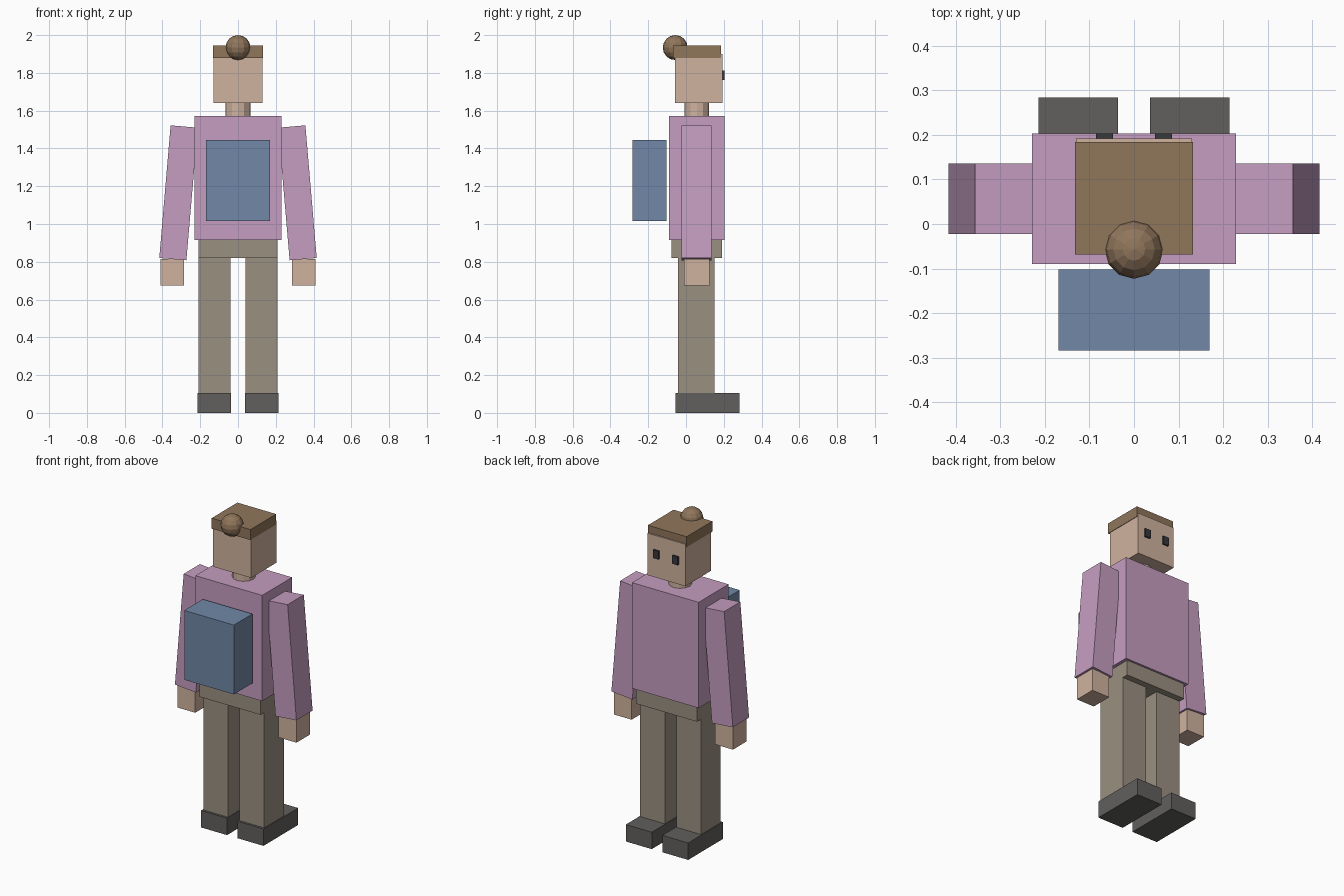
import bpy, bmesh
from math import atan2, hypot
from mathutils import Matrix, Vector

if "Cube" in bpy.data.objects:
    bpy.data.objects.remove(bpy.data.objects["Cube"])


def material(name, r, g, b):
    m = bpy.data.materials.new(name)
    m.diffuse_color = (r, g, b, 1)
    m.use_nodes = True
    m.node_tree.nodes["Principled BSDF"].inputs["Base Color"].default_value = m.diffuse_color
    return m


SKIN = material("skin", 0.63, 0.45, 0.35)
SHIRT = material("shirt", 0.56, 0.34, 0.53)
TROUSER = material("trouser", 0.33, 0.28, 0.22)
SHOE = material("shoe", 0.12, 0.115, 0.11)
HAIR = material("hair", 0.28, 0.18, 0.105)
PACK = material("pack", 0.165, 0.245, 0.39)
DARK = material("eye_dark", 0.04, 0.04, 0.045)


def finish(bm, name, mat):
    me = bpy.data.meshes.new(name)
    bm.to_mesh(me)
    bm.free()
    me.materials.append(mat)
    ob = bpy.data.objects.new(name, me)
    bpy.context.collection.objects.link(ob)
    return ob


def box(name, mat, x, y, z, tilt=0.0):
    """Box from (min, max) ranges, optionally tilted about y through its centre."""
    lo, hi = Vector((x[0], y[0], z[0])), Vector((x[1], y[1], z[1]))
    bm = bmesh.new()
    bmesh.ops.create_cube(bm, size=1, matrix=Matrix.Diagonal((*(hi - lo), 1)))
    ob = finish(bm, name, mat)
    ob.location = (lo + hi) / 2
    ob.rotation_euler.y = tilt
    return ob


def pair(name, mat, x, y, z, tilt=0.0):
    """The same box on both sides of the body."""
    box("right_" + name, mat, x, y, z, tilt)
    box("left_" + name, mat, (-x[1], -x[0]), y, z, -tilt)


# Feet, legs and hips
pair("shoe", SHOE, (0.036, 0.214), (-0.056, 0.284), (0, 0.105))
pair("leg", TROUSER, (0.039, 0.209), (-0.042, 0.151), (0.09, 0.84))
box("hips", TROUSER, (-0.209, 0.209), (-0.078, 0.19), (0.82, 0.93))

# Torso and backpack
box("torso", SHIRT, (-0.229, 0.229), (-0.09, 0.203), (0.915, 1.571))
box("backpack", PACK, (-0.17, 0.17), (-0.284, -0.102), (1.015, 1.445))

# Sleeves lean outwards, hands hang straight
top, bottom = Vector((0.285, 1.516)), Vector((0.345, 0.814))
mid, half = (top + bottom) / 2, hypot(*(top - bottom)) / 2
pair("sleeve", SHIRT, (mid.x - 0.072, mid.x + 0.072), (-0.023, 0.136),
     (mid.y - half, mid.y + half), -atan2(bottom.x - top.x, top.y - bottom.y))
pair("hand", SKIN, (0.286, 0.409), (-0.011, 0.124), (0.675, 0.815))

# Neck
bm = bmesh.new()
bmesh.ops.create_cone(bm, cap_ends=True, segments=12, radius1=0.066,
                      radius2=0.066, depth=0.12)
finish(bm, "neck", SKIN).location = (0, 0.057, 1.6)

# Head, eyes and hair
box("head", SKIN, (-0.13, 0.13), (-0.057, 0.192), (1.64, 1.9))
pair("eye", DARK, (0.047, 0.085), (0.18, 0.203), (1.762, 1.813))
box("hair", HAIR, (-0.133, 0.133), (-0.068, 0.184), (1.88, 1.945))
bm = bmesh.new()
bmesh.ops.create_uvsphere(bm, u_segments=12, v_segments=8, radius=0.066)
finish(bm, "hair_bun", HAIR).location = (0, -0.057, 1.934)
